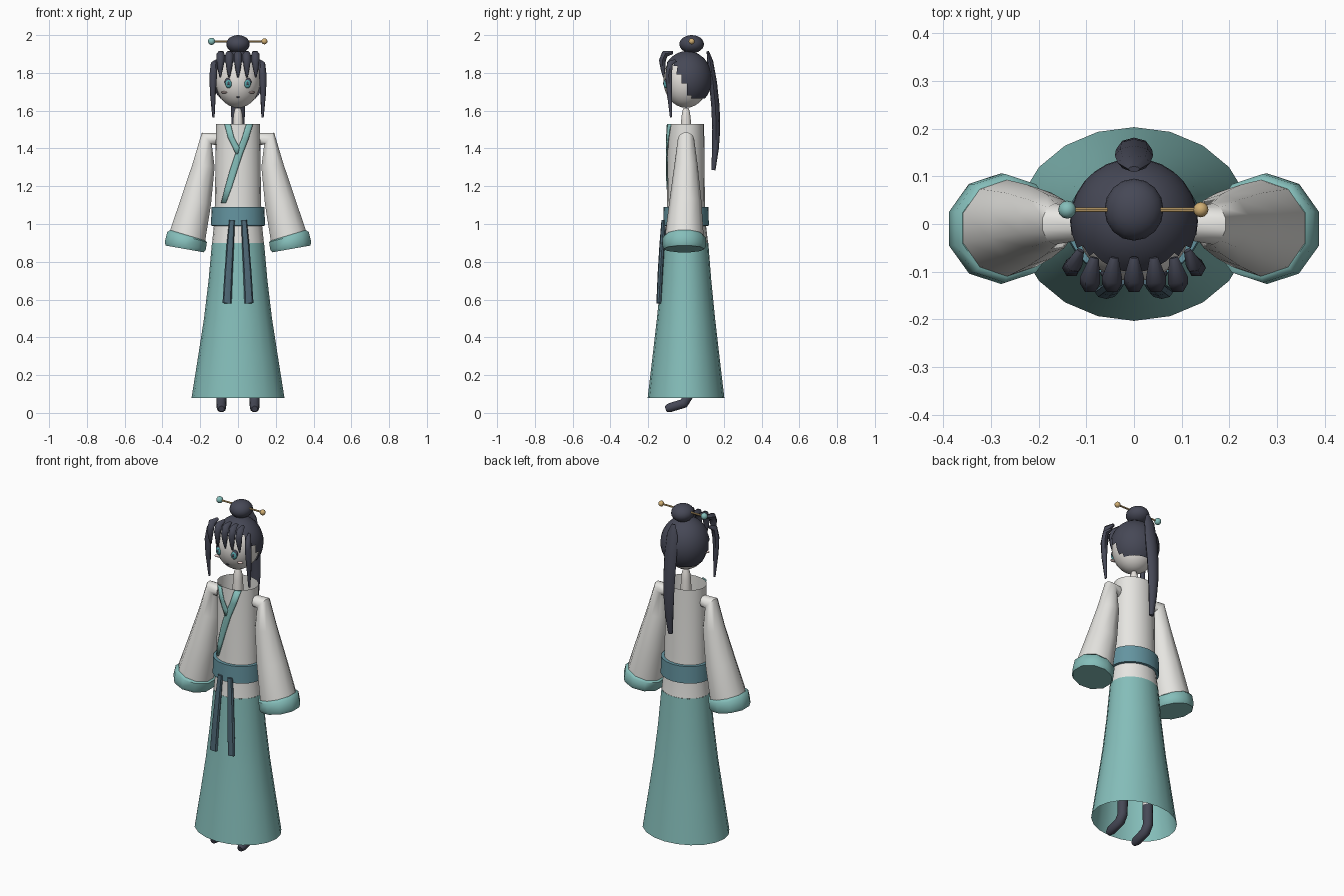
import bpy, bmesh, math
from mathutils import Vector


def material(name, r, g, b):
    lin = lambda c: ((c / 255 + 0.055) / 1.055) ** 2.4
    m = bpy.data.materials.new(name)
    m.diffuse_color = (lin(r), lin(g), lin(b), 1)
    return m


TEAL = material("teal_cloth", 133, 190, 186)
BELT = material("belt_blue", 100, 148, 160)
SASH = material("sash_slate", 78, 104, 118)
HAIR = material("dark_hair", 70, 72, 86)
CLOTH = material("white_cloth", 230, 229, 225)
SKIN = material("pale_skin", 230, 226, 221)
GOLD = material("gold", 208, 174, 115)
IRIS = material("iris_teal", 85, 165, 170)
BLUSH = material("blush", 232, 208, 203)


def finish(name, bm, mat, angle=40):
    mesh = bpy.data.meshes.new(name)
    bm.to_mesh(mesh)
    bm.free()
    ob = bpy.data.objects.new(name, mesh)
    bpy.context.collection.objects.link(ob)
    mesh.materials.append(mat)
    bpy.ops.object.select_all(action='DESELECT')
    ob.select_set(True)
    bpy.context.view_layer.objects.active = ob
    bpy.ops.object.shade_smooth_by_angle(angle=math.radians(angle))
    return ob


def tube(name, pts, mat, sides=8, caps=True, ref=(1, 0, 0), angle=40):
    """Sweep an ellipse along points (x, y, z, radius along ref, other radius)."""
    bm = bmesh.new()
    path = [Vector(p[:3]) for p in pts]
    rings = []
    for i, p in enumerate(pts):
        steps = []
        if i > 0:
            steps.append((path[i] - path[i - 1]).normalized())
        if i < len(pts) - 1:
            steps.append((path[i + 1] - path[i]).normalized())
        t = sum(steps, Vector()).normalized()
        u = Vector(ref)
        u = (u - t * u.dot(t)).normalized()
        v = t.cross(u)
        ru, rv = p[3], p[-1]
        rings.append([bm.verts.new(path[i] + u * ru * math.cos(a) + v * rv * math.sin(a))
                      for a in (2 * math.pi * k / sides for k in range(sides))])
    for a, b in zip(rings, rings[1:]):
        for k in range(sides):
            n = (k + 1) % sides
            bm.faces.new((a[k], a[n], b[n], b[k]))
    if caps:
        bm.faces.new(rings[0])
        bm.faces.new(rings[-1])
    bmesh.ops.recalc_face_normals(bm, faces=bm.faces)
    return finish(name, bm, mat, angle)


def ball(name, c, r, mat, u=16, v=12, keep=None):
    """Ellipsoid; keep is an optional rule on face centres."""
    bm = bmesh.new()
    bmesh.ops.create_uvsphere(bm, u_segments=u, v_segments=v, radius=1)
    for vert in bm.verts:
        vert.co = Vector([c[i] + vert.co[i] * r[i] for i in range(3)])
    if keep:
        bmesh.ops.delete(bm, geom=[f for f in bm.faces if not keep(f.calc_center_median())],
                         context='FACES')
    return finish(name, bm, mat, 60)


def band(name, pts, mat):
    """Collar strip laid over the front of the bodice; points are (left x, right x, z)."""
    bm = bmesh.new()
    rows = []
    for xl, xr, z in pts:
        row = []
        for k in range(4):
            x = xl + (xr - xl) * k / 3
            row.append(bm.verts.new((x, -0.107 * math.sqrt(1 - (x / 0.128) ** 2), z)))
        rows.append(row)
    for a, b in zip(rows, rows[1:]):
        for k in range(3):
            bm.faces.new((a[k], b[k], b[k + 1], a[k + 1]))
    ob = finish(name, bm, mat)
    mod = ob.modifiers.new("thickness", 'SOLIDIFY')
    mod.thickness = 0.006
    return ob


# Robe: open skirt, open bodice, belt
tube("skirt", [(0, 0, 0.08, 0.246, 0.203), (0, 0, 0.3, 0.211, 0.177), (0, 0, 0.5, 0.18, 0.154),
               (0, 0, 0.7, 0.156, 0.134), (0, 0, 0.9, 0.138, 0.118)], TEAL, 20, False)
tube("bodice", [(0, 0, 0.9, 0.137, 0.117), (0, 0, 1.0, 0.127, 0.105), (0, 0, 1.12, 0.122, 0.1),
                (0, 0, 1.53, 0.117, 0.096)], CLOTH, 20, False)
tube("belt", [(0, 0, 0.99, 0.125, 0.103), (0, 0, 0.991, 0.143, 0.121),
              (0, 0, 1.09, 0.14, 0.119), (0, 0, 1.091, 0.12, 0.098)], BELT, 20, False)
band("long_collar", [(0.045, 0.08, 1.53), (0.02, 0.056, 1.45), (-0.015, 0.025, 1.37),
                     (-0.045, -0.005, 1.28), (-0.07, -0.035, 1.19), (-0.09, -0.066, 1.11)], TEAL)
band("short_collar", [(-0.072, -0.04, 1.53), (-0.055, -0.022, 1.46), (-0.028, 0.008, 1.405),
                      (-0.012, 0.0, 1.37)], TEAL)

# Neck and head
tube("neck", [(0, 0, 1.46, 0.03), (0, 0, 1.55, 0.027), (0, 0, 1.59, 0.022),
              (0, 0, 1.615, 0.014)], SKIN, 10, angle=60)
ball("head", (0, 0, 1.762), (0.12, 0.12, 0.147), SKIN, 24, 16)
ball("mouth", (0, -0.096, 1.672), (0.009, 0.006, 0.004), HAIR, 8, 6)

# Hair shell with a stepped hairline
ball("hair_shell", (0, 0.006, 1.768), (0.134, 0.132, 0.148), HAIR, 28, 20,
     lambda p: p.z > 1.665 and (p.z > 1.85 or p.y > -0.065 + (1.85 - p.z) * 0.5))
ball("hair_bun", (0, 0.03, 1.952), (0.062, 0.065, 0.048), HAIR)
tube("ponytail", [(0, 0.115, 1.915, 0.012, 0.006), (0, 0.128, 1.86, 0.034, 0.016),
                  (0, 0.143, 1.75, 0.04, 0.021), (0, 0.156, 1.62, 0.038, 0.022),
                  (0, 0.16, 1.5, 0.033, 0.021), (0, 0.156, 1.4, 0.026, 0.018),
                  (0, 0.145, 1.285, 0.014, 0.011)], HAIR, 8, angle=60)
for i in range(5):
    x = (i - 2) * 0.046
    tube("bang", [(x * 0.9, -0.07, 1.908, 0.009), (x, -0.112, 1.9, 0.021),
                  (x, -0.125, 1.865, 0.021), (x * 1.02, -0.122, 1.82, 0.014),
                  (x * 1.02, -0.118, 1.775, 0.004)], HAIR, 6, angle=60)

# Hairpin
tube("hairpin", [(-0.14, 0.03, 1.967, 0.005), (0.14, 0.03, 1.967, 0.005)], GOLD, 8, ref=(0, 1, 0))
ball("pin_bead_left", (-0.14, 0.03, 1.967), (0.019,) * 3, TEAL, 12, 8)
ball("pin_bead_right", (0.14, 0.03, 1.967), (0.016,) * 3, GOLD, 12, 8)

for s, side in ((-1, "left"), (1, "right")):
    # Face details
    ball("lash_" + side, (s * 0.05, -0.103, 1.751), (0.021, 0.011, 0.024), HAIR, 12, 8)
    ball("iris_" + side, (s * 0.05, -0.108, 1.742), (0.018, 0.011, 0.023), IRIS, 12, 8)
    ball("pupil_" + side, (s * 0.05, -0.114, 1.744), (0.008, 0.008, 0.011), HAIR, 8, 6)
    ball("cheek_" + side, (s * 0.074, -0.085, 1.697), (0.018, 0.012, 0.006), BLUSH, 10, 6)
    # Long lock beside the face
    tube("side_lock_" + side, [(s * 0.112, -0.055, 1.865, 0.008), (s * 0.126, -0.085, 1.85, 0.018),
                               (s * 0.131, -0.092, 1.79, 0.02), (s * 0.133, -0.088, 1.7, 0.016),
                               (s * 0.13, -0.08, 1.565, 0.006)], HAIR, 6, angle=60)
    # Bell sleeve and cuff
    tube("sleeve_" + side, [(s * 0.115, 0, 1.45, 0.034), (s * 0.165, 0, 1.452, 0.043),
                            (s * 0.182, 0, 1.31, 0.062), (s * 0.222, -0.003, 1.12, 0.085),
                            (s * 0.262, -0.008, 0.96, 0.1), (s * 0.278, -0.01, 0.88, 0.104)],
         CLOTH, 10, ref=(0, 1, 0), angle=60)
    tube("cuff_" + side, [(s * 0.267, -0.009, 0.94, 0.102), (s * 0.27, -0.009, 0.93, 0.114),
                          (s * 0.279, -0.01, 0.885, 0.116), (s * 0.282, -0.01, 0.868, 0.108)],
         TEAL, 10, ref=(0, 1, 0), angle=50)
    # Hanging sash end
    tube("sash_" + side, [(s * 0.032, -0.118, 1.02, 0.015, 0.012), (s * 0.04, -0.126, 0.9, 0.019, 0.014),
                          (s * 0.05, -0.136, 0.74, 0.022, 0.014), (s * 0.058, -0.143, 0.58, 0.024, 0.014)],
         SASH, 8)
    # Leg and boot
    tube("leg_" + side, [(s * 0.07, 0, 0.92, 0.045), (s * 0.085, 0.005, 0.5, 0.036),
                         (s * 0.088, 0.01, 0.17, 0.026)], SKIN, 10)
    tube("boot_" + side, [(s * 0.088, 0.01, 0.2, 0.029), (s * 0.088, 0.01, 0.085, 0.027),
                          (s * 0.088, -0.012, 0.05, 0.027), (s * 0.088, -0.088, 0.027, 0.025),
                          (s * 0.088, -0.108, 0.021, 0.016)], HAIR, 10, angle=60)
